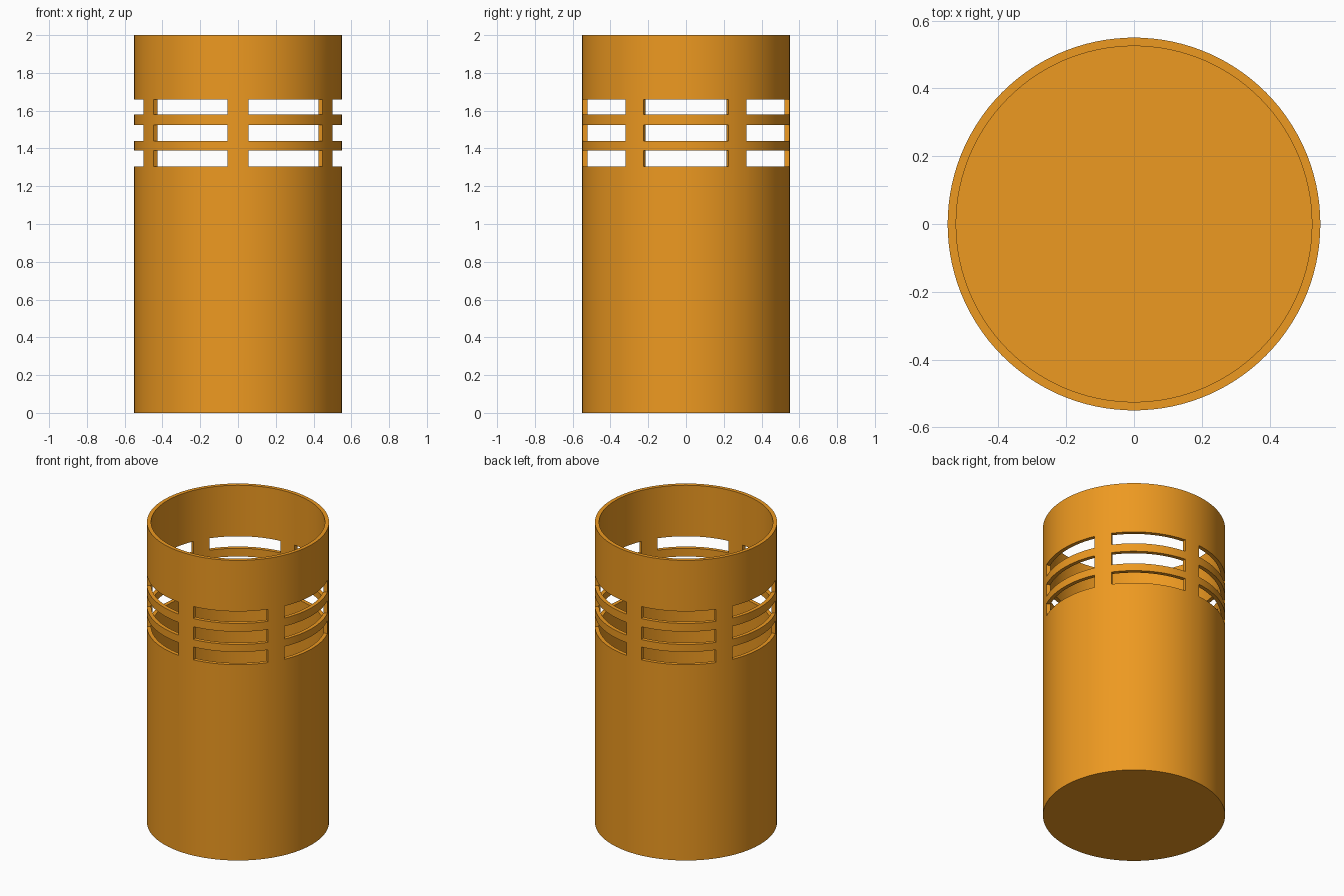
import bpy, bmesh
from math import sin, cos, radians, degrees, asin

if "Cube" in bpy.data.objects:
    bpy.data.objects.remove(bpy.data.objects["Cube"])

R_OUT, R_IN, FLOOR, HEIGHT = 0.55, 0.525, 0.025, 2.0
POST_HALF = degrees(asin(0.055 / R_OUT))   # half the angle of a post between slots
SLOT_STEPS = 16

# Height levels of the wall; odd bands between the slot levels are open
levels = [FLOOR, 1.305, 1.39, 1.44, 1.525, 1.58, 1.66, HEIGHT]
slot_rows = {1, 3, 5}

# Angles around the wall: six posts, each followed by a slot span
angles, is_slot = [], []
for k in range(6):
    mid = 30 + 60 * k
    post = [mid - POST_HALF, mid - POST_HALF / 3, mid + POST_HALF / 3]
    angles += post
    is_slot += [False] * 3
    span = 60 - 2 * POST_HALF
    angles += [mid + POST_HALF + span * i / SLOT_STEPS for i in range(SLOT_STEPS)]
    is_slot += [True] * SLOT_STEPS
n = len(angles)

bm = bmesh.new()


def ring(r, z):
    return [bm.verts.new((r * cos(radians(a)), r * sin(radians(a)), z)) for a in angles]


outer = [ring(R_OUT, z) for z in [0.0] + levels[1:]]
inner = [ring(R_IN, z) for z in levels]
rows = len(levels) - 1


def solid(i, j):
    return 0 <= j < rows and not (j in slot_rows and is_slot[i % n])


# Wall cells, with slot edges and rim wherever the neighbour is open
for j in range(rows):
    for i in range(n):
        if not solid(i, j):
            continue
        k = (i + 1) % n
        bm.faces.new((outer[j][i], outer[j][k], outer[j + 1][k], outer[j + 1][i]))
        bm.faces.new((inner[j][k], inner[j][i], inner[j + 1][i], inner[j + 1][k]))
        if not solid(i, j + 1):
            bm.faces.new((outer[j + 1][i], outer[j + 1][k], inner[j + 1][k], inner[j + 1][i]))
        if j > 0 and not solid(i, j - 1):
            bm.faces.new((outer[j][k], outer[j][i], inner[j][i], inner[j][k]))
        if not solid(i + 1, j):
            bm.faces.new((outer[j][k], inner[j][k], inner[j + 1][k], outer[j + 1][k]))
        if not solid(i - 1, j):
            bm.faces.new((inner[j][i], outer[j][i], outer[j + 1][i], inner[j + 1][i]))

# Underside and inside floor
bm.faces.new(outer[0][::-1])
bm.faces.new(inner[0])

mesh = bpy.data.meshes.new("slotted_cup")
bm.to_mesh(mesh)
bm.free()
cup = bpy.data.objects.new("slotted_cup", mesh)
bpy.context.collection.objects.link(cup)

# Orange finish
mat = bpy.data.materials.new("orange")
mat.diffuse_color = (0.85, 0.32, 0.015, 1)
mat.use_nodes = True
mat.node_tree.nodes["Principled BSDF"].inputs["Base Color"].default_value = mat.diffuse_color
mesh.materials.append(mat)

# Smooth round walls, crisp slot edges
bpy.context.view_layer.objects.active = cup
cup.select_set(True)
bpy.ops.object.shade_smooth_by_angle(angle=radians(30))
